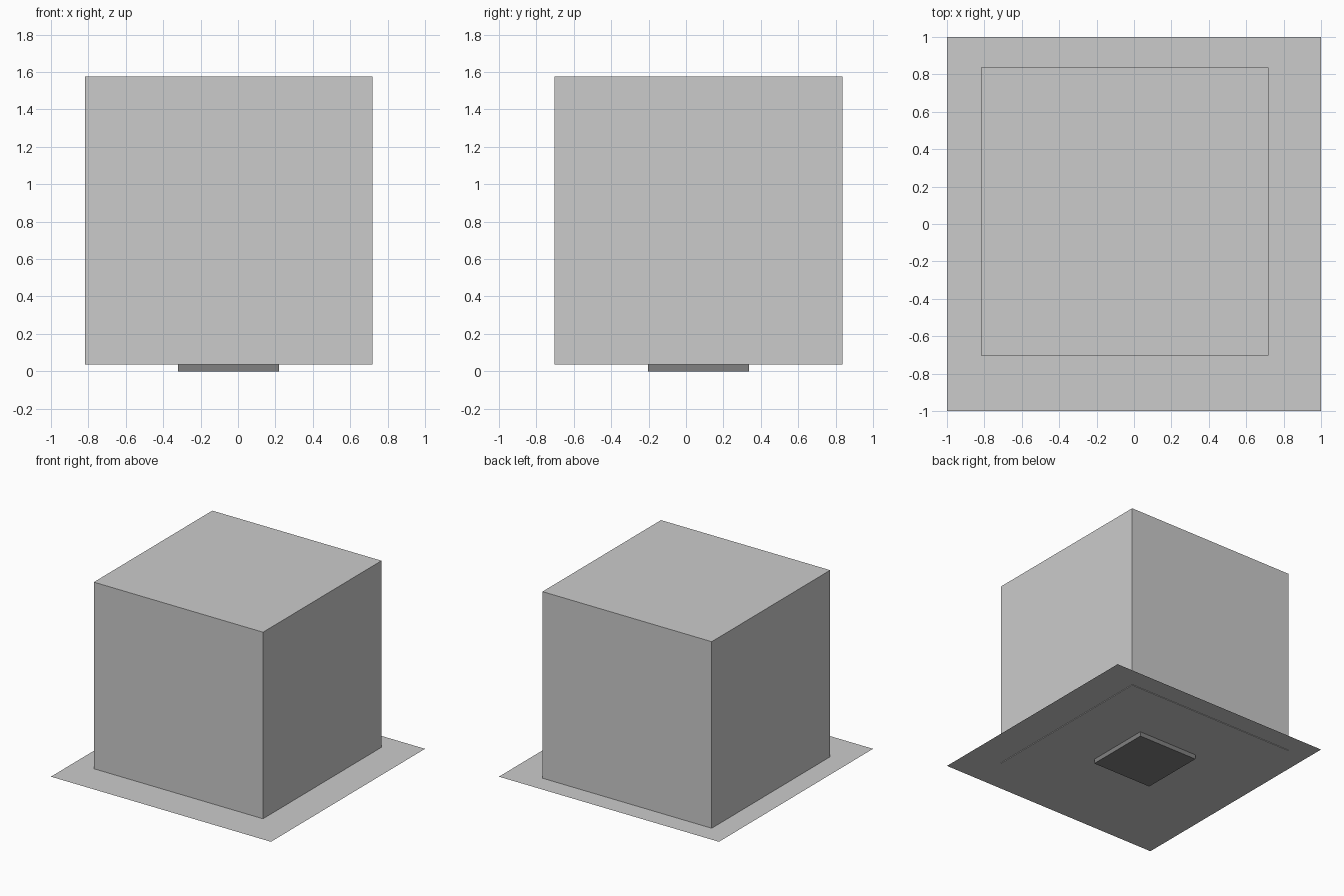
import bpy

if "Cube" in bpy.data.objects:
    bpy.data.objects.remove(bpy.data.objects["Cube"])

CX, CY = -0.05, 0.067  # shared centre of the cube and its foot

def box(name, size, z0, z1):
    bpy.ops.mesh.primitive_cube_add(size=1, location=(CX, CY, (z0 + z1) / 2))
    ob = bpy.context.object
    ob.name = name
    ob.scale = (size, size, z1 - z0)
    bpy.ops.object.transform_apply(location=False, rotation=False, scale=True)
    return ob

# Main block
box("main_block", 1.538, 0.037, 1.575)

# Small dark foot slab under the sheet
foot = box("foot_slab", 0.54, 0.0, 0.04)
dark = bpy.data.materials.new("dark_grey")
dark.diffuse_color = (0.22, 0.22, 0.22, 1)
dark.use_nodes = True
dark.node_tree.nodes["Principled BSDF"].inputs["Base Color"].default_value = dark.diffuse_color
foot.data.materials.append(dark)

# Thin base sheet, a single square face
bpy.ops.mesh.primitive_plane_add(size=2, location=(0, 0, 0.042))
bpy.context.object.name = "base_sheet"
